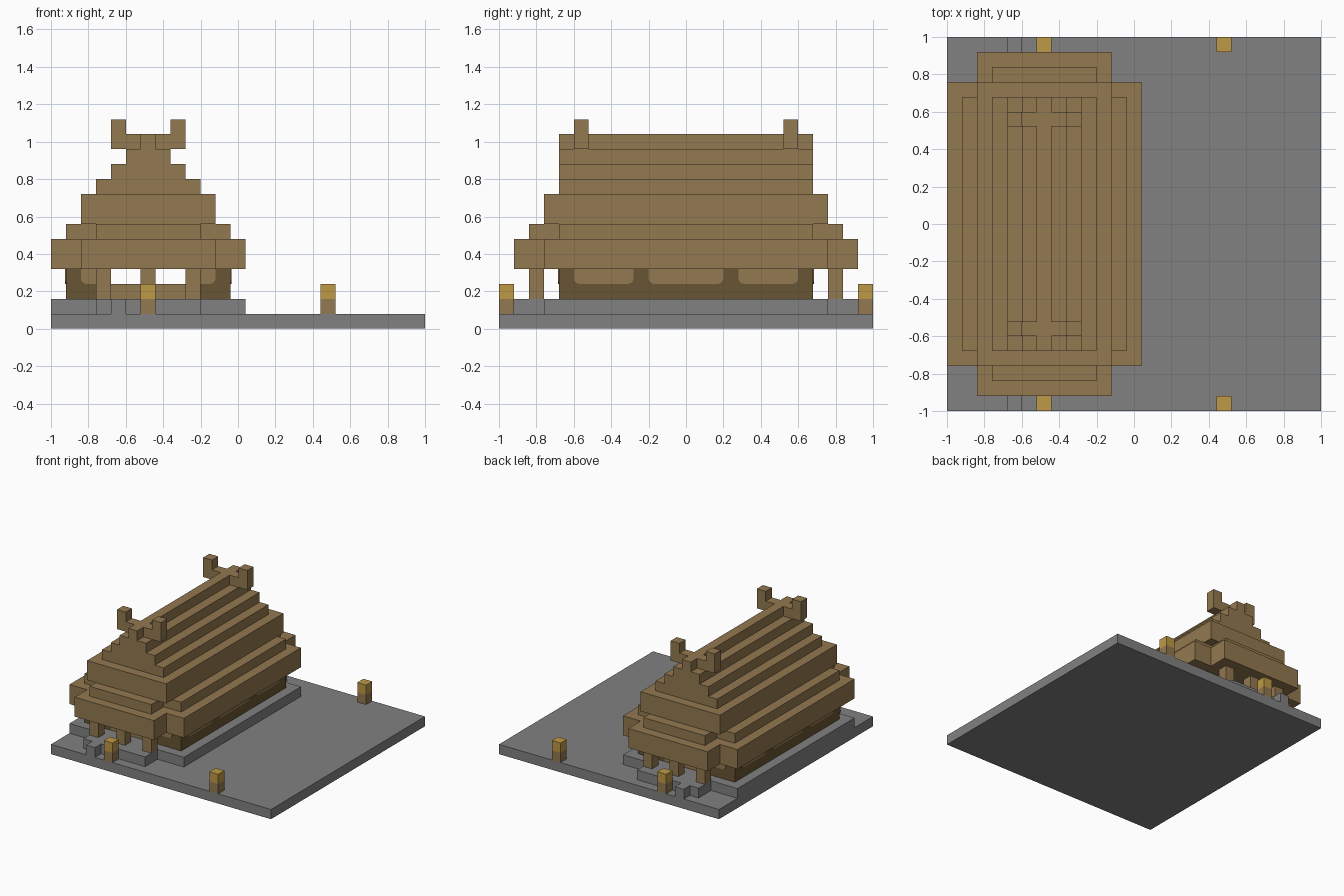
import bpy, bmesh, math
from mathutils import Matrix

cube = bpy.data.objects.get("Cube")
if cube:
    bpy.data.objects.remove(cube, do_unlink=True)

U = 0.08      # block size
CX = -0.48    # centre line of the house


def material(name, rgb):
    m = bpy.data.materials.new(name)
    m.use_nodes = True
    m.diffuse_color = (*rgb, 1)
    m.node_tree.nodes["Principled BSDF"].inputs["Base Color"].default_value = (*rgb, 1)
    return m


STONE = material("grey stone", (0.22, 0.22, 0.22))
WOOD = material("brown wood", (0.29, 0.19, 0.08))
DARK = material("dark wood", (0.14, 0.09, 0.033))
GOLD = material("lantern gold", (0.51, 0.32, 0.06))


def add_mesh(name, bm, mat):
    mesh = bpy.data.meshes.new(name)
    bmesh.ops.recalc_face_normals(bm, faces=bm.faces)
    bm.to_mesh(mesh)
    bm.free()
    mesh.materials.append(mat)
    ob = bpy.data.objects.new(name, mesh)
    bpy.context.collection.objects.link(ob)
    return ob


def box(name, x0, x1, y0, y1, z0, z1, mat):
    bm = bmesh.new()
    bmesh.ops.create_cube(bm, size=1)
    size = Matrix.Diagonal((x1 - x0, y1 - y0, z1 - z0, 1))
    middle = Matrix.Translation(((x0 + x1) / 2, (y0 + y1) / 2, (z0 + z1) / 2))
    bmesh.ops.transform(bm, matrix=middle @ size, verts=bm.verts)
    return add_mesh(name, bm, mat)


def centred(name, half_x, half_y, z0, z1, mat):
    return box(name, CX - half_x, CX + half_x, -half_y, half_y, z0, z1, mat)


def panel(name, width, matrix, round_both=True):
    """Thin panel with rounded lower corners, drawn in its own XZ plane."""
    r, h = 0.03, U
    pts = [(0, h)]
    for i in range(5):
        a = math.pi + i * math.pi / 8
        pts.append((r + r * math.cos(a), r + r * math.sin(a)))
    if round_both:
        pts += [(width - x, z) for x, z in reversed(pts)]
    else:
        pts += [(width, 0), (width, h)]
    bm = bmesh.new()
    face = bm.faces.new([bm.verts.new((x, 0, z)) for x, z in pts])
    ext = bmesh.ops.extrude_face_region(bm, geom=[face])
    moved = [v for v in ext["geom"] if isinstance(v, bmesh.types.BMVert)]
    bmesh.ops.translate(bm, vec=(0, -0.004, 0), verts=moved)
    bmesh.ops.transform(bm, matrix=matrix, verts=bm.verts)
    return add_mesh(name, bm, WOOD)


# Ground and house platform
box("ground_slab", -1, 1, -1, 1, 0, U, STONE)
centred("house_platform", 0.52, 0.76, U, 2 * U, STONE)

# Long side walls with three light panels each
for s, side in ((-1, "right"), (1, "left")):
    xs = sorted((CX + s * 0.36, CX + s * 0.44))
    box(f"{side}_wall", *xs, -0.68, 0.68, 0.16, 0.32, DARK)
    for n, (y0, width) in enumerate(((-0.6, 0.32), (-0.2, 0.4), (0.28, 0.32))):
        turn = Matrix.Rotation(s * math.pi / 2, 4, "Z")
        place = Matrix.Translation((CX + s * 0.44, y0 if s > 0 else y0 + width, 0.24))
        panel(f"{side}_window_{n + 1}", width, place @ turn)

# Both ends: wall, porch, step, posts, lanterns and ridge horns
for e, end in ((-1, "front"), (1, "back")):
    def end_box(name, x0, x1, d0, d1, z0, z1, mat):
        y0, y1 = sorted((e * d0, e * d1))
        return box(f"{end}_{name}", x0, x1, y0, y1, z0, z1, mat)

    end_box("porch_platform", CX - 0.28, CX + 0.28, 0.76, 0.92, U, 2 * U, STONE)
    end_box("step", -0.68, -0.6, 0.92, 1, U, 2 * U, STONE)
    end_box("door_sill", CX - 0.2, CX + 0.2, 0.6, 0.68, 0.16, 0.24, WOOD)
    for s, side in ((-1, "right"), (1, "left")):
        xs = sorted((CX + s * 0.2, CX + s * 0.44))
        end_box(f"{side}_wall", *xs, 0.6, 0.68, 0.16, 0.32, DARK)
        place = Matrix.Translation((CX, e * 0.68, 0.24))
        flip = Matrix.Diagonal((s, -e, 1, 1))
        shift = Matrix.Translation((0.36, 0, 0)) @ Matrix.Diagonal((-1, 1, 1, 1))
        panel(f"{end}_{side}_panel", 0.16, place @ flip @ shift, False)
        # Upturned end of the ridge horn
        xs = sorted((CX + s * 0.12, CX + s * 0.2))
        end_box(f"{side}_horn_tip", *xs, 0.52, 0.6, 1.04, 1.12, WOOD)
    end_box("horn_bar", CX - 0.2, CX + 0.2, 0.52, 0.6, 0.96, 1.04, WOOD)
    for n, x in enumerate((CX - 0.24, CX, CX + 0.24)):
        end_box(f"porch_post_{n + 1}", x - 0.04, x + 0.04, 0.76, 0.84, 0.16, 0.32, WOOD)
    for x, side in ((-0.48, "right"), (0.48, "left")):
        end_box(f"{side}_lantern_post", x - 0.04, x + 0.04, 0.92, 1, 0.08, 0.16, WOOD)
        end_box(f"{side}_lantern", x - 0.04, x + 0.04, 0.92, 1, 0.16, 0.24, GOLD)
    # Stepped porch roof
    end_box("porch_eave", CX - 0.36, CX + 0.36, 0.76, 0.92, 0.32, 0.48, WOOD)
    end_box("porch_roof", CX - 0.28, CX + 0.28, 0.76, 0.84, 0.48, 0.56, WOOD)
    end_box("gable_base", CX - 0.28, CX + 0.28, 0.68, 0.76, 0.48, 0.56, WOOD)

# Stepped main roof: half width, half length, bottom, top
TIERS = (
    ("eave", 0.52, 0.76, 0.32, 0.48),
    ("lower_roof", 0.44, 0.68, 0.48, 0.56),
    ("gable_roof", 0.36, 0.76, 0.56, 0.72),
    ("middle_roof", 0.28, 0.68, 0.72, 0.80),
    ("upper_roof", 0.20, 0.68, 0.80, 0.88),
    ("top_roof", 0.12, 0.68, 0.88, 0.96),
    ("ridge", 0.04, 0.68, 0.96, 1.04),
)
for name, hx, hy, z0, z1 in TIERS:
    centred(name, hx, hy, z0, z1, WOOD)
